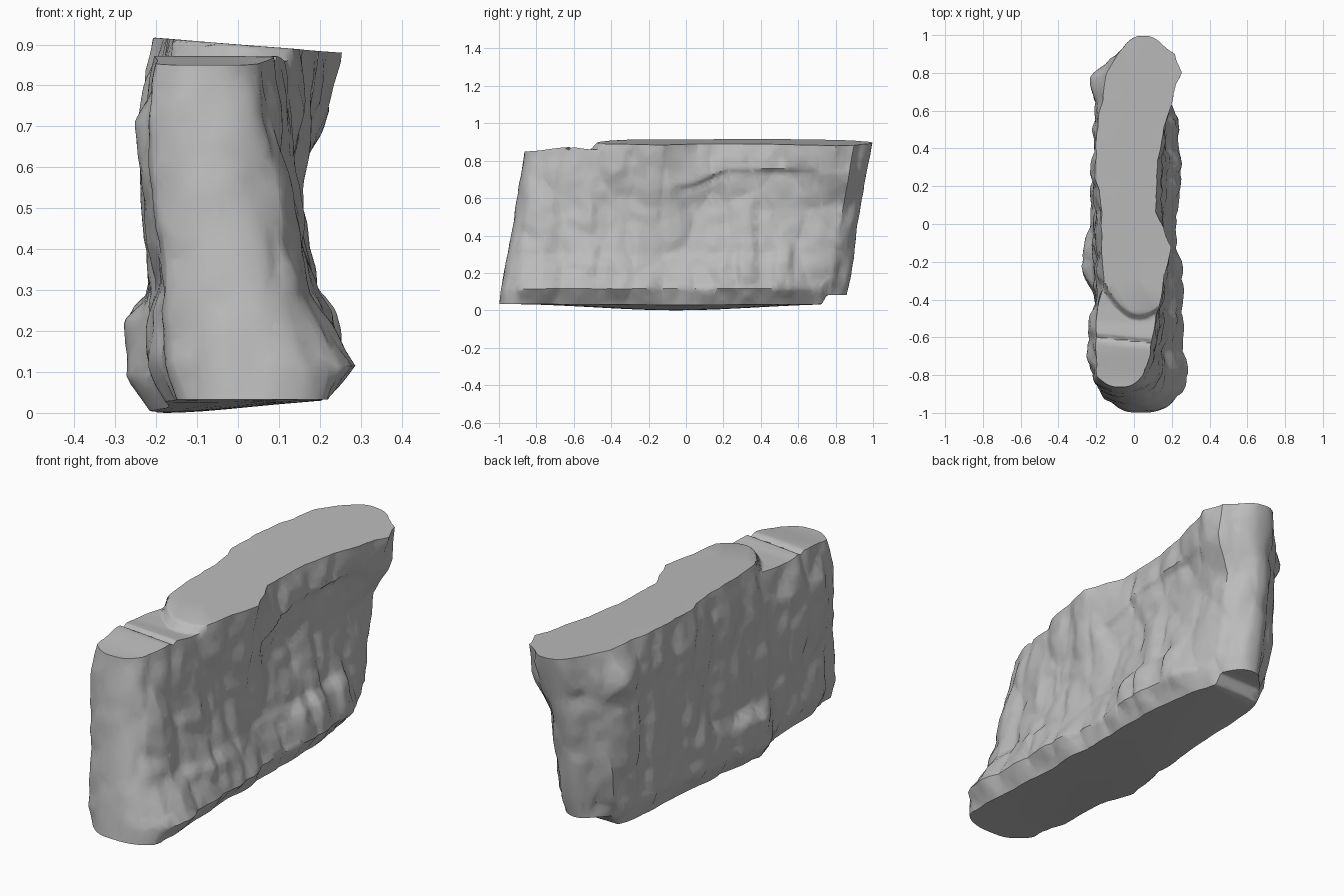
import bpy, bmesh
from math import exp
from mathutils import Vector, noise

cube = bpy.data.objects.get("Cube")
if cube:
    bpy.data.objects.remove(cube, do_unlink=True)

stone = bpy.data.materials.new("grey stone")
stone.use_nodes = True
grey = (0.5, 0.5, 0.5, 1)
stone.diffuse_color = grey
stone.node_tree.nodes["Principled BSDF"].inputs["Base Color"].default_value = grey
stone.node_tree.nodes["Principled BSDF"].inputs["Roughness"].default_value = 0.9

# Wall outline: one row per height, one column per station from front to back (hundredths)
STATIONS = [-1, -.93, -.8, -.6, -.4, -.2, 0, .2, .4, .6, .8, .93, 1]
HEIGHTS = [0, .1, .26, .32, .6, .82, 1]
LEFT = [
    [-13, -15, -16, -18, -17, -21, -18, -17, -16, -17, -16, -13, -9],
    [-15, -17, -20, -22, -20, -27, -24, -22, -21, -20, -20, -16, -9],
    [-16, -18, -20, -21, -20, -27, -24, -22, -21, -20, -20, -16, -9],
    [-17, -18, -20, -21, -21, -22, -21, -21, -21, -21, -20, -16, -9],
    [-20, -22, -23, -23, -21, -21, -21, -21, -21, -21, -20, -15, -9],
    [-20, -22, -24, -23, -21, -20, -21, -21, -22, -21, -20, -14, -8],
    [-19, -20, -20, -20, -16, -17, -17, -20, -21, -17, -14, -9, -5]]
RIGHT = [
    [20, 22, 22, 21, 20, 20, 19, 19, 19, 17, 13, 11, 9],
    [22, 26, 28, 26, 25, 25, 23, 24, 26, 22, 18, 15, 11],
    [17, 19, 21, 22, 21, 20, 19, 21, 22, 19, 17, 15, 11],
    [15, 16, 18, 18, 18, 18, 17, 18, 18, 17, 16, 15, 11],
    [10, 11, 13, 14, 14, 15, 14, 14, 14, 14, 15, 15, 12],
    [7, 8, 11, 13, 15, 16, 13, 13, 14, 16, 22, 23, 17],
    [5, 6, 9, 12, 15, 19, 10, 10, 12, 18, 25, 22, 16]]

# Boulders and hollows on the faces: side, y, z, half length, half height, relief
BUMPS = [(1, -.14, .75, .11, .16, .03), (1, .33, .24, .05, .13, .025),
         (1, .52, .2, .05, .14, .025), (1, .12, .48, .12, .15, -.015),
         (1, -.45, .52, .05, .12, -.02), (1, -.7, .45, .06, .25, -.015),
         (-1, .75, .74, .08, .08, .02), (-1, -.4, .5, .06, .3, -.015),
         (-1, .6, .4, .05, .3, -.02), (-1, -.62, .2, .08, .1, .015)]


def lerp(a, b, f):
    return a + (b - a) * f


def smooth(lo, hi, v):
    f = min(max((v - lo) / (hi - lo), 0), 1)
    return f * f * (3 - 2 * f)


def locate(keys, v):
    i = max(k for k in range(len(keys) - 1) if keys[k] <= v + 1e-6)
    return i, (v - keys[i]) / (keys[i + 1] - keys[i])


def outline(table, s, t):
    i, f = locate(STATIONS, s)
    k, g = locate(HEIGHTS, t)
    rows = [lerp(table[r][i], table[r][i + 1], f) for r in (k, k + 1)]
    return lerp(*rows, g) / 100


def chisel(p):
    """Broken rock relief: broad vertical ribs, cracks and fine chips."""
    ribs = noise.noise(Vector((p.x * 4, p.y * 6, p.z * 2.5)))
    dist, _ = noise.voronoi(Vector((p.x * 4, p.y * 6, p.z * 3)))
    chips = noise.noise(p * 14)
    return .018 * ribs + .035 * (min(dist[1] - dist[0], .5) - .25) + .008 * chips


def bumps(side, y, z):
    return sum(h * exp(-((y - by) / ry) ** 4 - ((z - bz) / rz) ** 4)
               for bs, by, bz, ry, rz, h in BUMPS if bs == side)


def top_height(x, y):
    """Raised cap behind a curved step, lower cracked block in front."""
    step = -.49 + 4.5 * (x - .03) ** 2
    block = lerp(.85, .872, smooth(-.85, -.62, y)) - .012 * smooth(-.62, -.5, y)
    crack = .015 * max(0, 1 - abs(y + .62 + .1 * x) / .02)
    return lerp(block - crack, .9 - .08 * x, smooth(step - .025, step + .02, y))


def rock_point(s, u, t):
    left, right = outline(LEFT, s, t), outline(RIGHT, s, t)
    # rounded ends, leaning backwards
    y = .93 * s + lerp(-.07, .065, t) - .06 * s ** 9 * abs(2 * u - 1) ** 2.4
    # ledge along the back half of the right side
    sill = .82 - .1 * smooth(.25, -.02, y)
    right += .02 * smooth(sill, sill + .03, t) * smooth(-.08, 0, y) * smooth(.75, .6, y)
    left -= bumps(-1, y, t * .9)
    right += bumps(1, y, t * .9)
    x = lerp(left, right, u)
    base = .033 - .033 * smooth(.9, .0, abs(y + .05)) * smooth(.3, -.2, x)
    base += .05 * smooth(.72, .76, y)
    p = Vector((x, y, lerp(base, top_height(x, y), t)))
    d = chisel(p)
    rim = min(1, 6 * (1 - t) + .5, 6 * t + .5)
    p.x += d * rim * (2 * u - 1)
    p.y += d * rim * .4 * s ** 9
    return p


# Wall surface: shell of a dense block warped into shape
NS, NU, NT = 200, 24, 60
bm = bmesh.new()
verts = {}


def vert(i, j, k):
    if (i, j, k) not in verts:
        verts[i, j, k] = bm.verts.new(rock_point(2 * i / NS - 1, j / NU, k / NT))
    return verts[i, j, k]


def shell(na, nb, place):
    for a in range(na):
        for b in range(nb):
            bm.faces.new([vert(*place(*c)) for c in
                          ((a, b), (a + 1, b), (a + 1, b + 1), (a, b + 1))])


for end in (0, 1):
    shell(NS, NU, lambda a, b: (a, b, end * NT))
    shell(NS, NT, lambda a, b: (a, end * NU, b))
    shell(NU, NT, lambda a, b: (end * NS, a, b))
bmesh.ops.recalc_face_normals(bm, faces=bm.faces)

mesh = bpy.data.meshes.new("rock_wall")
bm.to_mesh(mesh)
bm.free()
wall = bpy.data.objects.new("rock_wall", mesh)
bpy.context.collection.objects.link(wall)
mesh.materials.append(stone)

# Simplify to irregular chiselled planes, smooth between sharp breaks
facet = wall.modifiers.new("facets", 'DECIMATE')
facet.ratio = .2
bpy.context.view_layer.objects.active = wall
wall.select_set(True)
bpy.ops.object.modifier_apply(modifier=facet.name)
bpy.ops.object.shade_smooth_by_angle(angle=.7)
